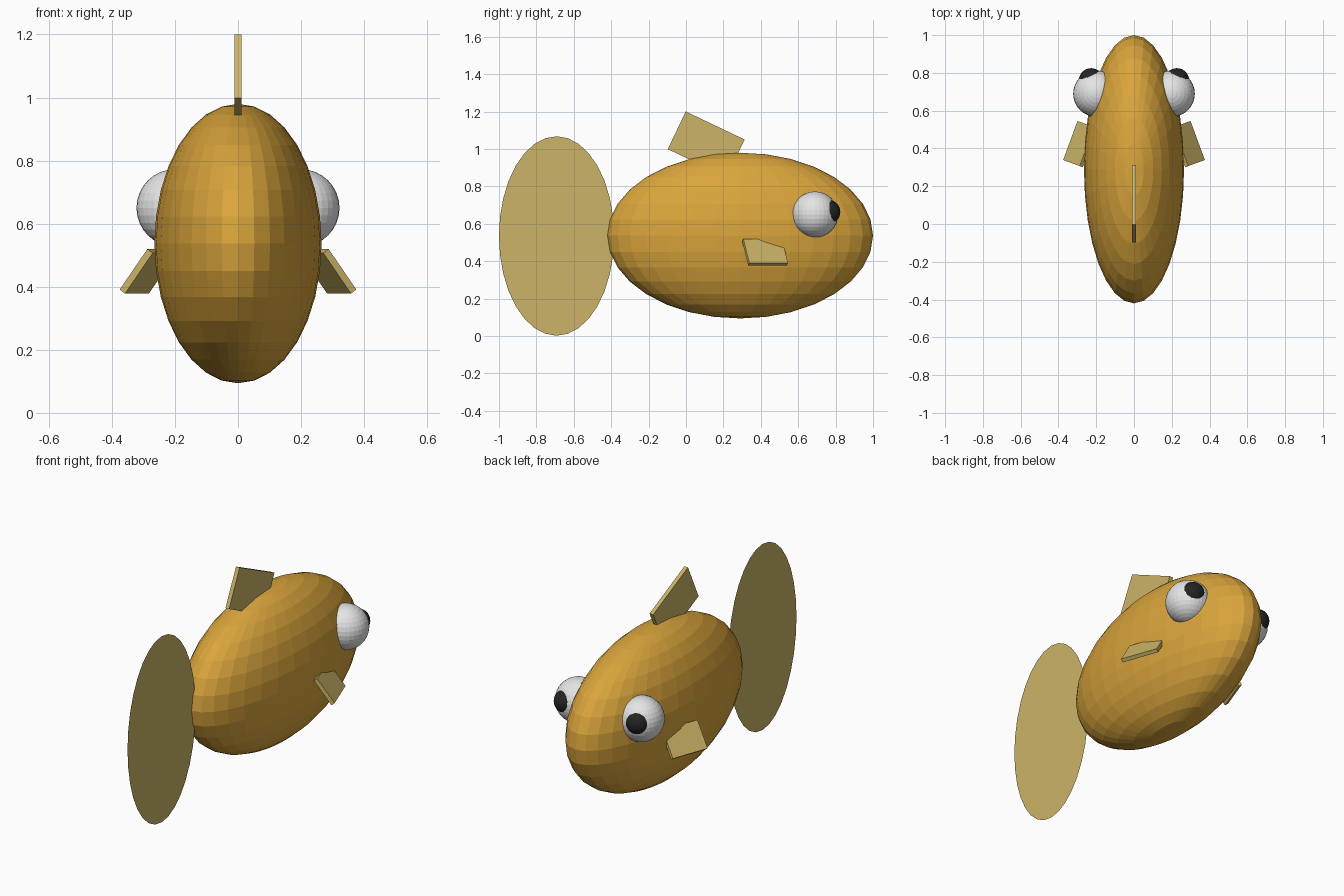
import bpy, math
from mathutils import Matrix, Vector

if "Cube" in bpy.data.objects:
    bpy.data.objects.remove(bpy.data.objects["Cube"])


def material(name, rgb):
    m = bpy.data.materials.new(name)
    m.diffuse_color = (*rgb, 1)
    m.use_nodes = True
    m.node_tree.nodes["Principled BSDF"].inputs["Base Color"].default_value = m.diffuse_color
    return m


GOLD = material("golden_orange", (0.70, 0.376, 0.045))
KHAKI = material("pale_khaki", (0.60, 0.455, 0.135))
WHITE = material("eye_white", (0.78, 0.78, 0.78))
BLACK = material("pupil_black", (0.017, 0.017, 0.017))


def finish(name, mat):
    ob = bpy.context.object
    ob.name = name
    ob.data.name = name
    ob.data.materials.append(mat)
    return ob


def ball(name, center, radii, mat):
    bpy.ops.mesh.primitive_uv_sphere_add(segments=32, ring_count=16, radius=1, location=center)
    ob = finish(name, mat)
    ob.scale = radii
    return ob


def slab(name, center, axes, size, mat):
    """Box with its edges along the three given directions."""
    bpy.ops.mesh.primitive_cube_add(size=1)
    ob = finish(name, mat)
    rot = Matrix([a.normalized() for a in axes]).transposed().to_4x4()
    ob.matrix_world = Matrix.Translation(center) @ rot @ Matrix.Diagonal((*size, 1))
    return ob


# Body: tall, narrow faceted egg, head toward +y
ball("body", (0, 0.29, 0.537), (0.265, 0.71, 0.443), GOLD)

# Tail: paper-thin upright oval
bpy.ops.mesh.primitive_circle_add(vertices=32, radius=1, fill_type='NGON',
                                  location=(0, -0.692, 0.535),
                                  rotation=(0, math.pi / 2, 0))
finish("tail_fin", KHAKI).scale = (0.533, 0.308, 1)

# Back fin: tilted slab
along = Vector((0, 0.903, -0.43))
slab("back_fin", (0, 0.108, 1.025),
     (Vector((1, 0, 0)), along, Vector((1, 0, 0)).cross(along)),
     (0.023, 0.349, 0.223), KHAKI)

# Paired eyes, pupils and side fins
for side, s in (("right", 1), ("left", -1)):
    ball(side + "_eye", (s * 0.199, 0.69, 0.65), (0.123,) * 3, WHITE)
    ball(side + "_pupil", (s * 0.227, 0.760, 0.663), (0.065,) * 3, BLACK)
    length = Vector((s * 0.345, -0.939, 0))
    slope = Vector((s * 0.939 * 0.588, 0.345 * 0.588, -0.809))
    normal = length.cross(slope)
    if s < 0:
        length = -length
        normal = length.cross(slope)
    slab(side + "_side_fin", (s * 0.285, 0.423, 0.449),
         (length, slope, normal), (0.22, 0.159, 0.022), KHAKI)
